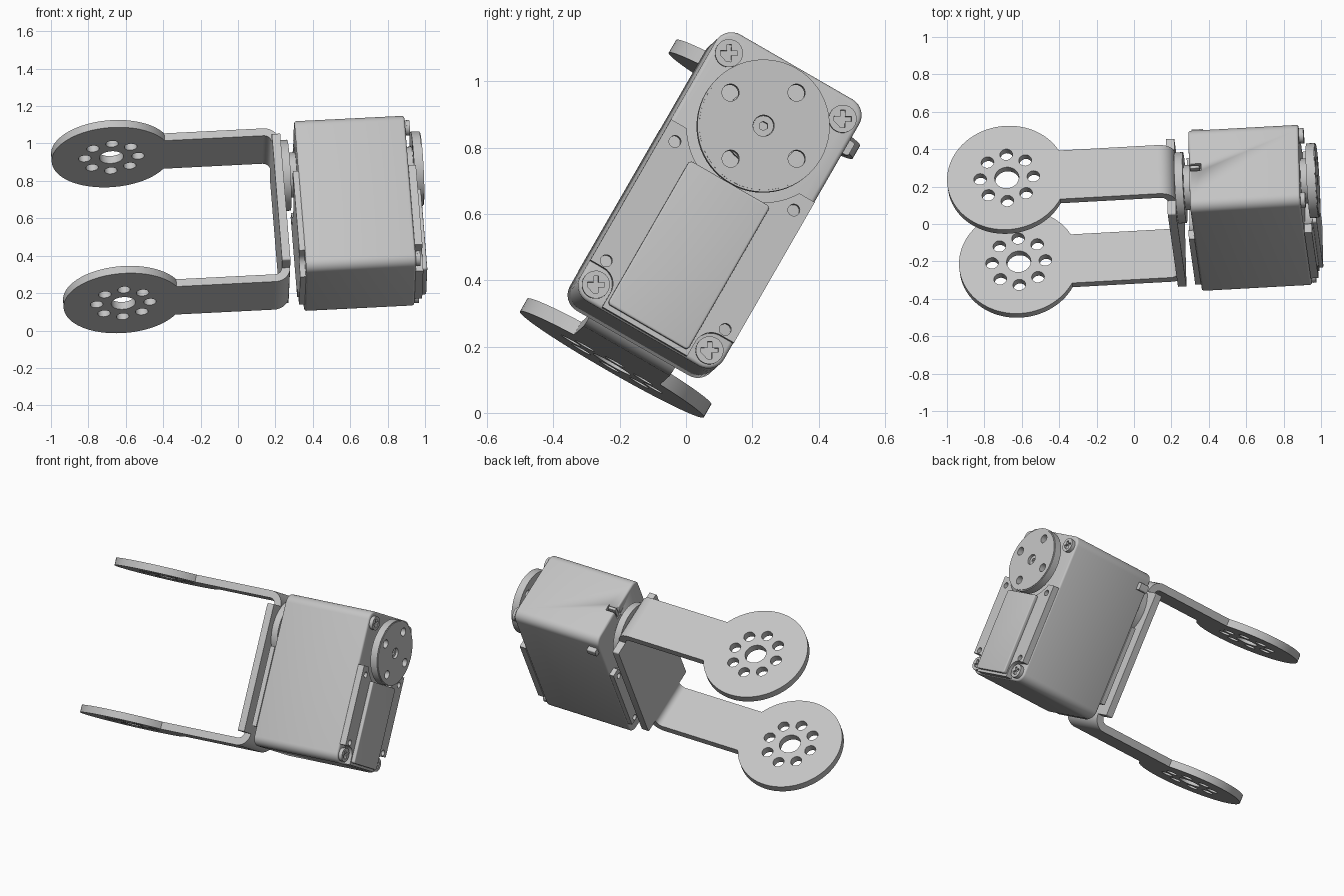
import bpy, bmesh
from math import sin, cos, pi, asin, radians
from mathutils import Matrix, Vector

cube = bpy.data.objects.get("Cube")
if cube:
    bpy.data.objects.remove(cube, do_unlink=True)

grey = bpy.data.materials.new("light_grey")
grey.use_nodes = True
grey.diffuse_color = (0.55, 0.55, 0.55, 1)
grey.node_tree.nodes["Principled BSDF"].inputs["Base Color"].default_value = grey.diffuse_color

# Tilted frame: A along the horn axis, W across the case, L along the case
A = Vector((0.997, 0.055, 0.05)).normalized()
L = A.cross(Vector((-0.023, 0.866, -0.5))).normalized()
W = L.cross(A)
HORN = Vector((0.982, 0.234, 0.866))
MID = -0.2635          # bracket mirror line along L
BOTTOM, TOP, HALF = -0.72, 0.21, 0.25


def arc(cx, cy, r, a0=0.0, a1=2 * pi, n=48):
    full = abs(a1 - a0 - 2 * pi) < 1e-6
    return [(cx + r * cos(a0 + (a1 - a0) * i / n), cy + r * sin(a0 + (a1 - a0) * i / n))
            for i in range(n if full else n + 1)]


def rounded(x0, x1, y0, y1, r, n=8):
    pts = []
    corners = [(x1 - r, y1 - r), (x0 + r, y1 - r), (x0 + r, y0 + r), (x1 - r, y0 + r)]
    for i, (cx, cy) in enumerate(corners):
        pts += arc(cx, cy, r, i * pi / 2, (i + 1) * pi / 2, n)
    return pts


def ring(count, r, hole, start=0.0):
    return [arc(r * cos(start + 2 * pi * i / count), r * sin(start + 2 * pi * i / count), hole, n=20)
            for i in range(count)]


def shift(loops, dx, dy):
    return [[(x + dx, y + dy) for x, y in loop] for loop in loops]


def slab(name, loops, axes, low, high, bevel=0.0):
    """Extrude an outline with holes between two levels of the third axis."""
    curve = bpy.data.curves.new(name, 'CURVE')
    curve.dimensions = '2D'
    curve.fill_mode = 'BOTH'
    curve.extrude = (high - low) / 2
    for loop in loops:
        spline = curve.splines.new('POLY')
        spline.points.add(len(loop) - 1)
        for point, (x, y) in zip(spline.points, loop):
            point.co = (x, y, 0, 1)
        spline.use_cyclic_u = True
    temp = bpy.data.objects.new(name + "_outline", curve)
    bpy.context.collection.objects.link(temp)
    graph = bpy.context.evaluated_depsgraph_get()
    mesh = bpy.data.meshes.new_from_object(temp.evaluated_get(graph))
    bpy.data.objects.remove(temp, do_unlink=True)
    bm = bmesh.new()
    bm.from_mesh(mesh)
    bmesh.ops.remove_doubles(bm, verts=bm.verts, dist=1e-5)
    bmesh.ops.recalc_face_normals(bm, faces=bm.faces)
    if bevel:
        bmesh.ops.dissolve_limit(bm, angle_limit=radians(1), verts=bm.verts, edges=bm.edges)
        rim = [e for e in bm.edges if len(e.link_faces) == 2 and e.calc_face_angle() > radians(70)
               and abs(e.verts[0].co.z - e.verts[1].co.z) < 1e-4]
        bmesh.ops.bevel(bm, geom=rim, offset=bevel, segments=3, profile=0.5, affect='EDGES')
    bm.to_mesh(mesh)
    bm.free()
    u, v, n = axes
    frame = Matrix((u, v, n)).transposed().to_4x4()
    mesh.transform(Matrix.Translation(HORN + n * (low + high) / 2) @ frame)
    mesh.materials.clear()
    mesh.materials.append(grey)
    obj = bpy.data.objects.new(name, mesh)
    bpy.context.collection.objects.link(obj)
    bpy.ops.object.select_all(action='DESELECT')
    obj.select_set(True)
    bpy.context.view_layer.objects.active = obj
    bpy.ops.object.shade_smooth_by_angle(angle=radians(32))
    return obj


FACE = (W, L, A)       # outlines across the case, depth along the horn axis
FLAT = (A, W, L)       # outlines along the arms, depth along L
SIDE = (L, A, W)       # bracket profile, depth across

# Case with a cable notch at its back top edge
case = slab("case", [rounded(-HALF, HALF, BOTTOM, TOP, 0.055)], FACE, -0.675, -0.085, 0.012)
cutter = slab("cable_notch_cutter", [rounded(-0.022, 0.022, 0.15, 0.25, 0.005)], FACE, -0.72, -0.61)
notch = case.modifiers.new("cable_notch", 'BOOLEAN')
notch.operation = 'DIFFERENCE'
notch.object = cutter
notch.solver = 'EXACT'
cutter.hide_render = True
cutter.hide_viewport = True
cutter.display_type = 'WIRE'
slab("cable_plug", [rounded(-0.01, 0.01, 0.15, 0.215, 0.004)], FACE, -0.67, -0.62)
slab("side_nub", [rounded(0.23, 0.28, 0.09, 0.135, 0.008)], FACE, -0.66, -0.6)


def cover_outline():
    """Lower cover: curved around the horn, cut back around the bottom screws."""
    edge, r = -0.12, 0.23
    t = asin(edge / r)
    right = [(HALF, edge), (HALF, -0.61)]
    right += arc(0.203, -0.665, 0.055, pi / 2, pi, 8)
    right += [(0.148, BOTTOM + 0.005)]
    left = [(-x, y) for x, y in reversed(right)]
    return right + left + arc(0, 0, r, -pi - t, t, 32)


holes = [arc(s * 0.207, y, 0.018, n=20) for s in (-1, 1) for y in (-0.172, -0.588)]
slab("front_cover", [cover_outline()] + holes, FACE, -0.086, -0.045)
slab("front_panel", [rounded(-0.14, 0.14, -0.70, -0.20, 0.012)], FACE, -0.05, -0.022, 0.006)
slab("back_cover", [cover_outline()] + holes, (W, L, A), -0.705, -0.674)

# Cross-head screws at the case corners
k, m = 0.007, 0.026
cross = [(k, k), (k, m), (-k, m), (-k, k), (-m, k), (-m, -k),
         (-k, -m), (k, -m), (k, -k), (m, -k), (m, k)]
cross = [(x * cos(0.5) - y * sin(0.5), x * sin(0.5) + y * cos(0.5)) for x, y in cross]
for sx in (-1, 1):
    for y in (0.142, -0.665):
        spot = "top" if y > 0 else "bottom"
        side = "left" if sx > 0 else "right"
        name = f"{spot}_{side}_screw"
        slab(name + "_base", shift([arc(0, 0, 0.040, n=32)], sx * 0.198, y), FACE, -0.09, -0.075)
        slab(name + "_head", shift([arc(0, 0, 0.042, n=32), cross], sx * 0.198, y), FACE, -0.076, -0.06)

# Output horn
slab("horn_boss", [arc(0, 0, 0.12)], FACE, -0.09, -0.045)
slab("horn", [arc(0, 0, 0.2, n=64), arc(0, 0, 0.032, n=24)] + ring(4, 0.141, 0.026, radians(75)),
     FACE, -0.05, -0.004)
slab("horn_face_ring", [arc(0, 0, 0.194, n=64), arc(0, 0, 0.032, n=24)]
     + ring(4, 0.141, 0.026, radians(75)), FACE, -0.005, 0.0)
slab("horn_screw", [arc(0, 0, 0.031, n=24), arc(0, 0, 0.014, n=6)], FACE, -0.05, -0.015)

# Idler disc behind the case
slab("idler_disc", [arc(0, 0, 0.19, n=64)], FACE, -0.756, -0.712)
slab("idler_boss", [arc(0, 0, 0.12)], FACE, -0.715, -0.67)

# Bracket: wide back plate, two bends, two arms with drilled round ends
slab("bracket_plate", [rounded(-0.235, 0.235, -0.655, 0.128, 0.01)], FACE, -0.8, -0.755)
disc_a, disc_r, neck, bend_a, bend_l = -1.652, 0.32, 0.15, -0.84, 0.125
t = asin(neck / disc_r)
arm = arc(disc_a, 0, disc_r, t, 2 * pi - t, 72) + [(bend_a, -neck), (bend_a, neck)]
drill = shift([arc(0, 0, 0.065, n=32)] + ring(8, 0.143, 0.034), disc_a, 0)
bend = (arc(bend_l, bend_a, 0.085, 0, pi / 2, 12) + [(bend_l - 0.03, bend_a + 0.085),
        (bend_l - 0.03, bend_a + 0.04)] + arc(bend_l, bend_a, 0.04, pi / 2, 0, 12))
for s, name in ((1, "upper"), (-1, "lower")):
    level = MID + s * 0.451
    slab(name + "_arm", [arm] + drill, FLAT, level - 0.0225, level + 0.0225)
    slab(name + "_bend", [[(MID + s * (l - MID), a) for l, a in bend]], SIDE, -neck, neck)
